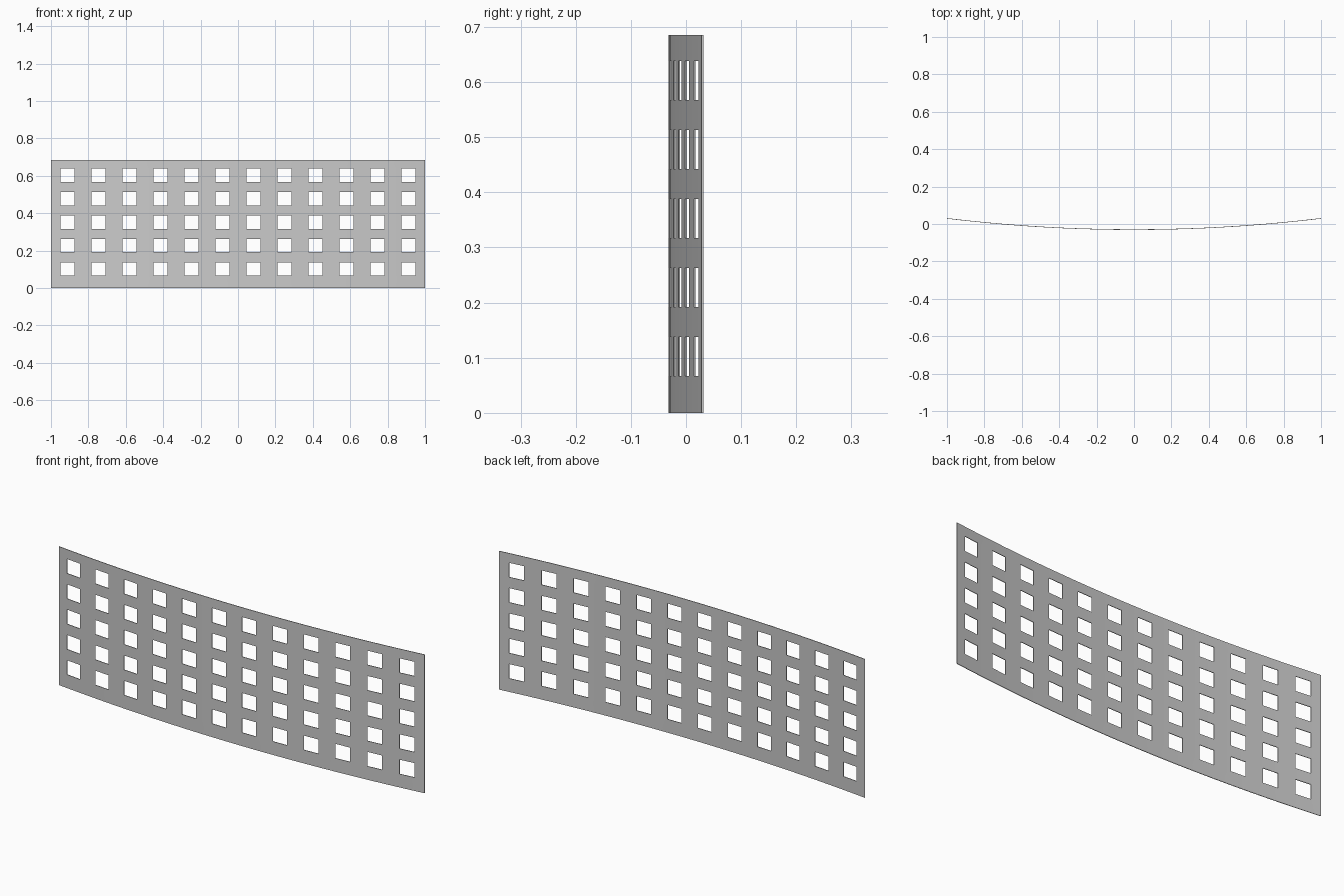
import bpy, bmesh

if "Cube" in bpy.data.objects:
    bpy.data.objects.remove(bpy.data.objects["Cube"])

COLS, ROWS = 12, 5
HEIGHT, SAG, THICK = 0.685, 0.060, 0.003
HOLE_W, HOLE_H = 0.076, 0.071


def breaks(start, end, first, step, count, size):
    """Grid lines: both outer edges plus the two sides of every hole."""
    lines = [start]
    for i in range(count):
        c = first + i * step
        lines += [c - size / 2, c + size / 2]
    return lines + [end]


xs = breaks(-1, 1, -0.912, 0.1658, COLS, HOLE_W)
zs = breaks(0, HEIGHT, 0.102, 0.1252, ROWS, HOLE_H)

# Bowed sheet with a regular grid of square openings
bm = bmesh.new()
grid = [[bm.verts.new((x, -SAG / 2 + SAG * x * x, z)) for z in zs] for x in xs]
for i in range(len(xs) - 1):
    for j in range(len(zs) - 1):
        if i % 2 and j % 2:
            continue  # opening
        bm.faces.new((grid[i][j], grid[i + 1][j], grid[i + 1][j + 1], grid[i][j + 1]))
mesh = bpy.data.meshes.new("perforated_panel")
bm.to_mesh(mesh)
bm.free()
panel = bpy.data.objects.new("perforated_panel", mesh)
bpy.context.collection.objects.link(panel)

# Thin sheet thickness
mod = panel.modifiers.new("thickness", "SOLIDIFY")
mod.thickness = THICK
mod.offset = 0

bpy.context.view_layer.objects.active = panel
panel.select_set(True)
bpy.ops.object.modifier_apply(modifier=mod.name)
bpy.ops.object.shade_smooth_by_angle()
